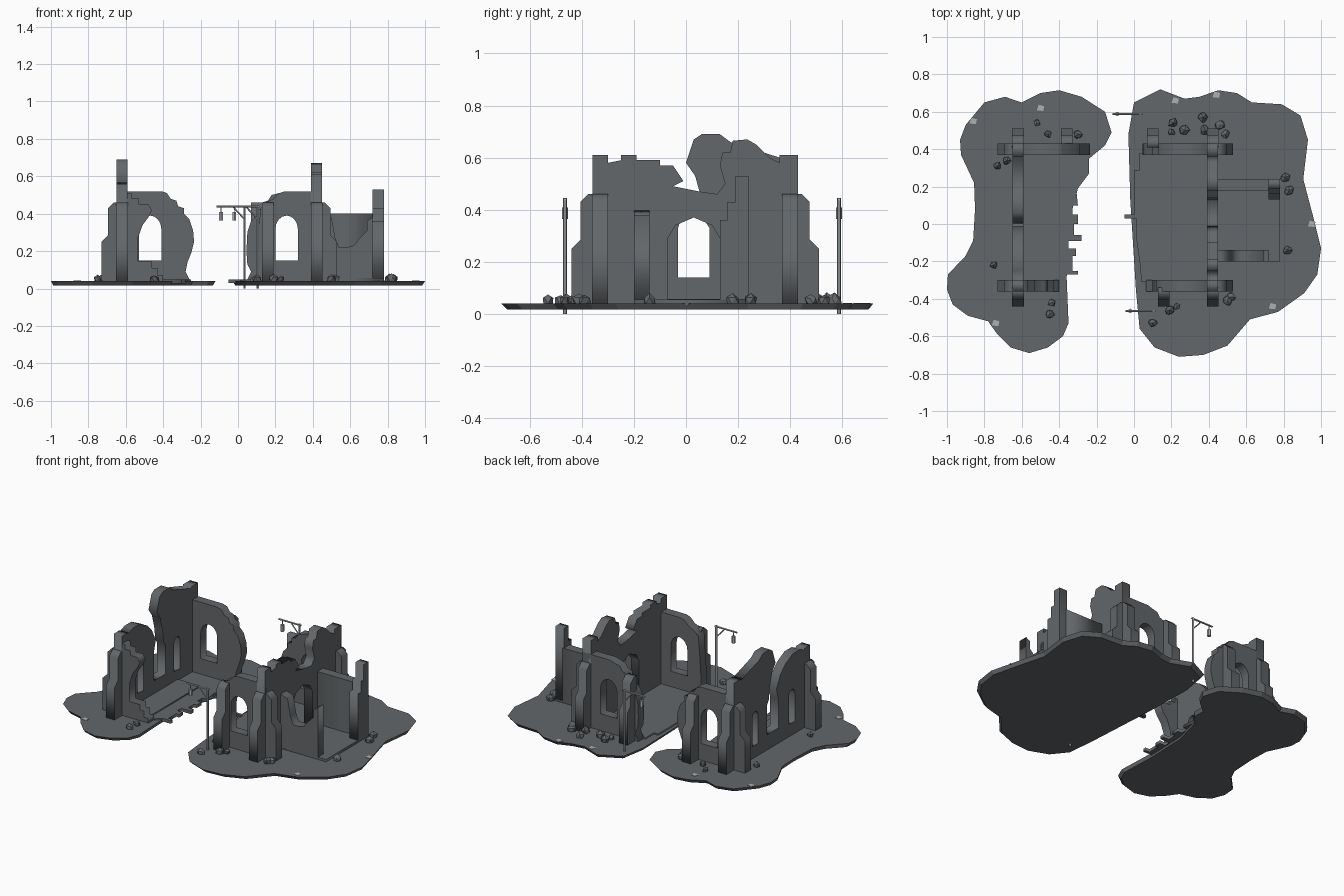
import bpy, bmesh, math, random
from mathutils import Matrix, Vector

if "Cube" in bpy.data.objects:
    bpy.data.objects.remove(bpy.data.objects["Cube"])

random.seed(4)


def material(name, rgb):
    m = bpy.data.materials.new(name)
    m.diffuse_color = (*rgb, 1)
    m.use_nodes = True
    m.node_tree.nodes["Principled BSDF"].inputs["Base Color"].default_value = m.diffuse_color
    return m


STONE = material("grey stone", (0.125, 0.135, 0.143))
PALE = material("pale metal", (0.42, 0.44, 0.45))
T = 0.06      # wall thickness
Z0 = 0.03     # buried foot of the walls


def add(name, mesh, mat):
    ob = bpy.data.objects.new(name, mesh)
    mesh.materials.clear()
    mesh.materials.append(mat)
    bpy.context.collection.objects.link(ob)
    return ob


def plate(name, loops, axis, pos, thick=T, mat=STONE):
    """Flat outline with holes; runs along x or y (upright) or lies flat (z)."""
    cu = bpy.data.curves.new(name, 'CURVE')
    cu.dimensions, cu.fill_mode, cu.extrude = '2D', 'BOTH', thick / 2
    for loop in loops:
        s = cu.splines.new('POLY')
        s.points.add(len(loop) - 1)
        for p, (a, b) in zip(s.points, loop):
            p.co = (a, b, 0, 1)
        s.use_cyclic_u = True
    tmp = bpy.data.objects.new("tmp", cu)
    bpy.context.collection.objects.link(tmp)
    dg = bpy.context.evaluated_depsgraph_get()
    mesh = bpy.data.meshes.new_from_object(tmp.evaluated_get(dg))
    bpy.data.objects.remove(tmp)
    if axis == 'x':
        m = Matrix(((1, 0, 0, 0), (0, 0, -1, pos), (0, 1, 0, 0), (0, 0, 0, 1)))
    elif axis == 'y':
        m = Matrix(((0, 0, 1, pos), (1, 0, 0, 0), (0, 1, 0, 0), (0, 0, 0, 1)))
    else:
        m = Matrix.Translation((0, 0, pos))
    mesh.transform(m)
    return add(name, mesh, mat)


def arch(c, w, z0, z1):
    """Round-headed window outline."""
    h = min(w * 0.6, z1 - z0)
    head = [(c + w / 2 * math.cos(t), z1 - h + h * math.sin(t))
            for t in [math.pi * i / 8 for i in range(9)]]
    return [(c - w / 2, z0), (c + w / 2, z0)] + head


def box(name, lo, hi, mat=STONE):
    plate(name, [[(lo[0], lo[1]), (hi[0], lo[1]), (hi[0], hi[1]), (lo[0], hi[1])]],
          'z', (lo[2] + hi[2]) / 2, hi[2] - lo[2], mat)


def buttress(name, axis, pos, start, d):
    """Two-stage buttress with sloped caps, projecting from start in direction d."""
    prof = [(-.02, Z0), (.08, Z0), (.08, .25), (.045, .285), (.045, .43), (.015, .46), (-.02, .46)]
    plate(name, [[(start + d * a, z) for a, z in prof]], axis, pos, T + .002)


def beam(name, a, b, r, mat):
    a, b = Vector(a), Vector(b)
    bm = bmesh.new()
    bmesh.ops.create_cone(bm, cap_ends=True, segments=6, radius1=r, radius2=r, depth=(b - a).length)
    bm.transform(Matrix.Translation((a + b) / 2) @ (b - a).to_track_quat('Z', 'Y').to_matrix().to_4x4())
    me = bpy.data.meshes.new(name)
    bm.to_mesh(me)
    add(name, me, mat)


# Two ground pads, slightly tapered underneath
def ground(name, pts):
    bm = bmesh.new()
    c = sum((Vector(p) for p in pts), Vector((0, 0))) / len(pts)
    top = [bm.verts.new((x, y, .04)) for x, y in pts]
    bot = [bm.verts.new((c.x + (x - c.x) * .97, c.y + (y - c.y) * .97, .016)) for x, y in pts]
    bm.faces.new(top)
    bm.faces.new(bot[::-1])
    for i in range(len(pts)):
        j = (i + 1) % len(pts)
        bm.faces.new((top[i], bot[i], bot[j], top[j]))
    bmesh.ops.recalc_face_normals(bm, faces=bm.faces)
    me = bpy.data.meshes.new(name)
    bm.to_mesh(me)
    add(name, me, STONE)


ground("left_ground", [
    (-.9, .53), (-.8, .65), (-.69, .68), (-.6, .65), (-.5, .7), (-.4, .715), (-.28, .68), (-.155, .6),
    (-.12, .49), (-.155, .42), (-.24, .35), (-.24, .27), (-.3, .19), (-.35, 0), (-.36, -.29),
    (-.35, -.53), (-.38, -.6), (-.46, -.66), (-.56, -.69), (-.66, -.66), (-.73, -.59), (-.78, -.52),
    (-.89, -.49), (-.97, -.43), (-1, -.35), (-.995, -.27), (-.9, -.17), (-.86, -.09), (-.85, .08),
    (-.855, .22), (-.925, .37), (-.93, .45)])
ground("right_ground", [
    (0, .65), (.14, .72), (.27, .67), (.35, .68), (.45, .715), (.55, .7), (.63, .65), (.79, .64),
    (.89, .58), (.93, .45), (.905, .24), (.955, .05), (1, -.13), (.98, -.27), (.91, -.37), (.77, -.47),
    (.62, -.51), (.5, -.65), (.37, -.7), (.24, -.71), (.11, -.66), (.03, -.56), (.01, -.35), (-.02, .13),
    (-.03, .48)])

# Floors with broken edges
jag = [(-.36, -.27), (-.3, -.27), (-.3, -.25), (-.33, -.25), (-.33, -.17), (-.31, -.17), (-.31, -.13),
       (-.35, -.13), (-.35, -.09), (-.28, -.09), (-.28, -.06), (-.32, -.06), (-.32, 0), (-.3, 0),
       (-.3, .05), (-.33, .05), (-.33, .1), (-.3, .1), (-.31, .2), (-.27, .25), (-.25, .38)]
plate("left_floor", [[(-.6, .38), (-.6, -.31), (-.4, -.31)] + jag], 'z', .038, .02)
box("left_floor_step", (-.6, -.3, .03), (-.43, .22, .056))
plate("right_floor", [[(.4, -.31), (.4, .38), (.03, .38), (.03, .29), (0, .29), (0, .05), (-.05, .05),
                       (-.05, .03), (.01, .03), (.01, -.06), (.03, -.2), (.04, -.31)]], 'z', .039, .02)
box("annex_floor", (.44, -.2, .03), (.78, .24, .055))

# Left ruin
plate("left_west_wall", [
    [(-.36, Z0), (.43, Z0), (.43, .61), (.36, .61), (.36, .6), (.17, .66), (.13, .69), (.06, .69), (.03, .67),
     (0, .58), (.035, .53), (.06, .44), (.07, .36), (.09, .33), (.09, .14), (-.03, .14), (-.03, .33),
     (-.01, .4), (-.05, .48), (-.1, .53), (-.18, .57), (-.25, .57), (-.3, .55), (-.3, .56), (-.36, .56)],
    arch(-.17, .06, .12, .34), arch(.21, .06, .12, .34)], 'y', -.62)
plate("left_north_wall", [
    [(-.65, Z0), (-.25, Z0), (-.28, .09), (-.27, .14), (-.25, .19), (-.235, .25), (-.24, .31), (-.26, .37),
     (-.29, .4), (-.29, .43), (-.32, .44), (-.33, .47), (-.36, .48), (-.38, .51), (-.41, .52), (-.65, .52)],
    arch(-.47, .12, .15, .39)], 'x', .4)
plate("left_south_wall", [
    [(-.65, Z0), (-.4, Z0), (-.4, .07), (-.43, .07), (-.43, .11), (-.46, .11), (-.46, .145), (-.535, .145),
     (-.535, .27), (-.51, .34), (-.48, .38), (-.46, .42), (-.48, .45), (-.53, .45), (-.53, .48), (-.57, .48),
     (-.57, .51), (-.65, .51)]], 'x', -.33)

# Right ruin
plate("right_east_wall", [
    [(-.36, Z0), (-.07, Z0), (-.07, .29), (-.04, .34), (.03, .37), (.1, .34), (.13, .29), (.13, Z0),
     (.43, Z0), (.43, .61), (.36, .61), (.36, .58), (.32, .6), (.27, .65), (.235, .67), (.18, .665),
     (.17, .62), (.14, .62), (.13, .57), (.15, .5), (.12, .46), (.05, .47), (-.05, .49), (-.01, .51),
     (-.05, .57), (-.1, .57), (-.1, .59), (-.19, .59), (-.19, .61), (-.25, .61), (-.25, .59), (-.3, .58),
     (-.3, .61), (-.36, .61)]], 'y', .42)
plate("right_north_wall", [
    [(.45, Z0), (.04, Z0), (.07, .09), (.05, .13), (.045, .2), (.05, .3), (.07, .36), (.1, .39), (.1, .42),
     (.13, .43), (.13, .46), (.16, .47), (.18, .5), (.22, .51), (.25, .52), (.45, .52)],
    arch(.26, .12, .15, .39)], 'x', .4)
plate("right_south_wall", [
    [(.45, Z0), (.06, Z0), (.07, .06), (.1, .07), (.1, .15), (.11, .3), (.12, .43), (.15, .46), (.19, .48),
     (.22, .51), (.25, .52), (.45, .52)],
    arch(.26, .12, .15, .39)], 'x', -.33)

# Side annex
plate("annex_south_wall", [
    [(.44, Z0), (.72, Z0), (.72, .38), (.69, .36), (.69, .31), (.65, .27), (.62, .23), (.58, .22),
     (.54, .22), (.52, .27), (.5, .38), (.44, .4)]], 'x', -.17)
box("annex_north_wall", (.44, .18, Z0), (.73, .24, .4))
plate("annex_east_wall", [
    [(.13, Z0), (.24, Z0), (.24, .53), (.19, .53), (.19, .43), (.16, .43), (.16, .36), (.13, .36)]], 'y', .75)

# Buttresses at the corners and the broken wall ends
for x in (-.62, .42):
    buttress("corner_buttress_north", 'y', x, .43, 1)
    buttress("corner_buttress_south", 'y', x, -.36, -1)
for y in (.4, -.33):
    buttress("corner_buttress_west", 'x', y, -.65, -1)
    buttress("corner_buttress_east", 'x', y, .45, 1)
buttress("left_north_buttress", 'y', -.36, .43, 1)
buttress("right_north_buttress", 'y', .1, .43, 1)
buttress("right_south_buttress", 'y', .16, -.36, -1)

# Two lamp posts with hanging lanterns
for x, y in ((.105, -.465), (.035, .588)):
    beam("lamp_post", (x, y, 0), (x, y, .445), .007, PALE)
    beam("lamp_arm", (x + .01, y, .438), (x - .15, y, .438), .006, PALE)
    beam("lamp_brace", (x, y, .37), (x - .06, y, .435), .004, PALE)
    beam("lantern_chain", (x - .125, y, .435), (x - .125, y, .405), .003, PALE)
    beam("lantern", (x - .125, y, .408), (x - .125, y, .365), .012, PALE)

# Fallen stones
stones = [(-.52, .54), (-.46, .48), (-.3, .48), (-.68, .34), (-.73, .31), (-.75, -.22), (-.44, -.42),
          (-.45, -.48), (.2, .49), (.21, .54), (.27, .5), (.37, .57), (.38, .5), (.46, .53), (.49, .48),
          (.81, .25), (.83, .18), (.82, -.14), (.19, -.46), (.1, -.53), (.23, -.44), (.52, -.39), (.5, -.41)]
for x, y in stones:
    bm = bmesh.new()
    bmesh.ops.create_icosphere(bm, subdivisions=1, radius=random.uniform(.018, .031))
    for v in bm.verts:
        v.co *= random.uniform(.75, 1.15)
    bm.transform(Matrix.Translation((x, y, .05)) @ Matrix.Rotation(random.uniform(0, 6), 4, 'Z'))
    me = bpy.data.meshes.new("fallen_stone")
    bm.to_mesh(me)
    add("fallen_stone", me, STONE)

# Pale chips lying on the ground
for x, y in ((.22, .66), (.44, .69), (-.5, .62), (-.86, .55), (-.74, -.53), (.74, -.44), (.95, .0)):
    plate("pale_chip", [[(x - .02, y - .012), (x + .015, y - .016), (x + .02, y + .01), (x - .01, y + .018)]],
          'z', .039, .006, PALE)
